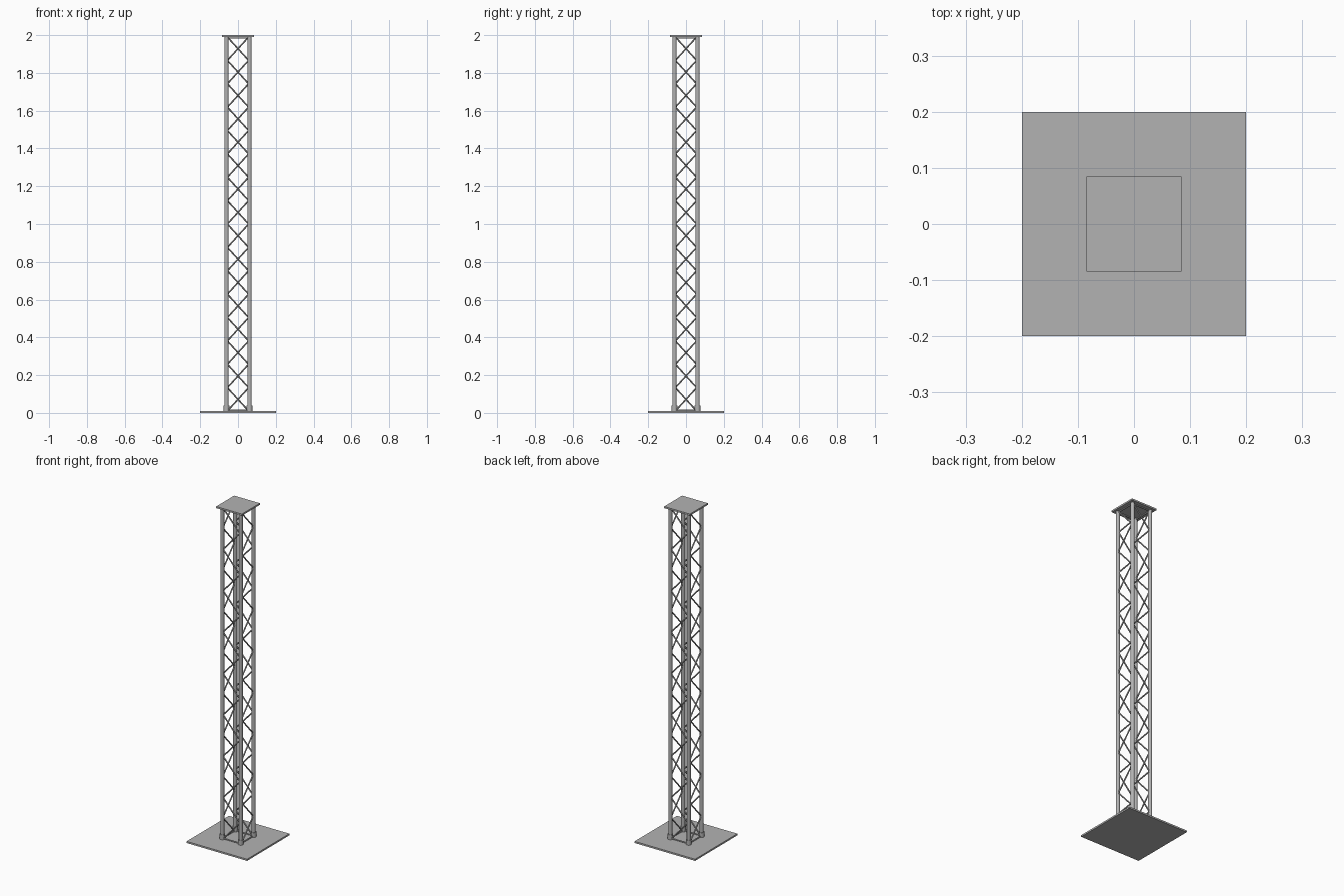
import bpy, math
from mathutils import Vector, Matrix

cube = bpy.data.objects.get("Cube")
if cube:
    bpy.data.objects.remove(cube, do_unlink=True)

grey = bpy.data.materials.new("aluminium grey")
grey.use_nodes = True
colour = (0.45, 0.45, 0.45, 1)
grey.diffuse_color = colour
grey.node_tree.nodes["Principled BSDF"].inputs["Base Color"].default_value = colour

LEG = 0.061      # leg offset from the axis
PLATE = 0.01     # plate thickness
BAYS = 16        # diagonals per side
LOW, HIGH = PLATE, 2 - PLATE


def plate(name, size, z):
    bpy.ops.mesh.primitive_cube_add(size=1, location=(0, 0, z))
    ob = bpy.context.object
    ob.name = name
    ob.data.transform(Matrix.Diagonal((size, size, PLATE, 1)))
    ob.data.materials.append(grey)


def tube(name, a, b, radius, sides):
    a, b = Vector(a), Vector(b)
    bpy.ops.mesh.primitive_cylinder_add(vertices=sides, radius=radius, depth=(b - a).length,
                                        location=(a + b) / 2)
    ob = bpy.context.object
    ob.name = name
    ob.rotation_euler = (b - a).to_track_quat('Z', 'Y').to_euler()
    ob.data.materials.append(grey)
    bpy.ops.object.shade_smooth_by_angle(angle=math.radians(40))


# Base and top plates
plate("base_plate", 0.4, PLATE / 2)
plate("top_plate", 0.17, 2 - PLATE / 2)

# Corner legs with foot collars
for x in (-LEG, LEG):
    for y in (-LEG, LEG):
        tube("leg", (x, y, LOW), (x, y, HIGH), 0.011, 20)
        tube("foot_collar", (x, y, LOW), (x, y, 0.038), 0.015, 20)

# Zigzag bracing, the same on each side turned about the axis
step = (HIGH - LOW) / BAYS
reach = 0.056
for side in range(4):
    turn = Matrix.Rotation(side * math.pi / 2, 3, 'Z')
    for i in range(BAYS):
        s = reach if i % 2 else -reach
        tube("diagonal_brace", turn @ Vector((s, -LEG, LOW + i * step)),
             turn @ Vector((-s, -LEG, LOW + (i + 1) * step)), 0.004, 8)
    # End rails beside the plates
    for z in (LOW + 0.004, HIGH - 0.004):
        tube("end_rail", turn @ Vector((-LEG, -LEG, z)),
             turn @ Vector((LEG, -LEG, z)), 0.004, 8)
